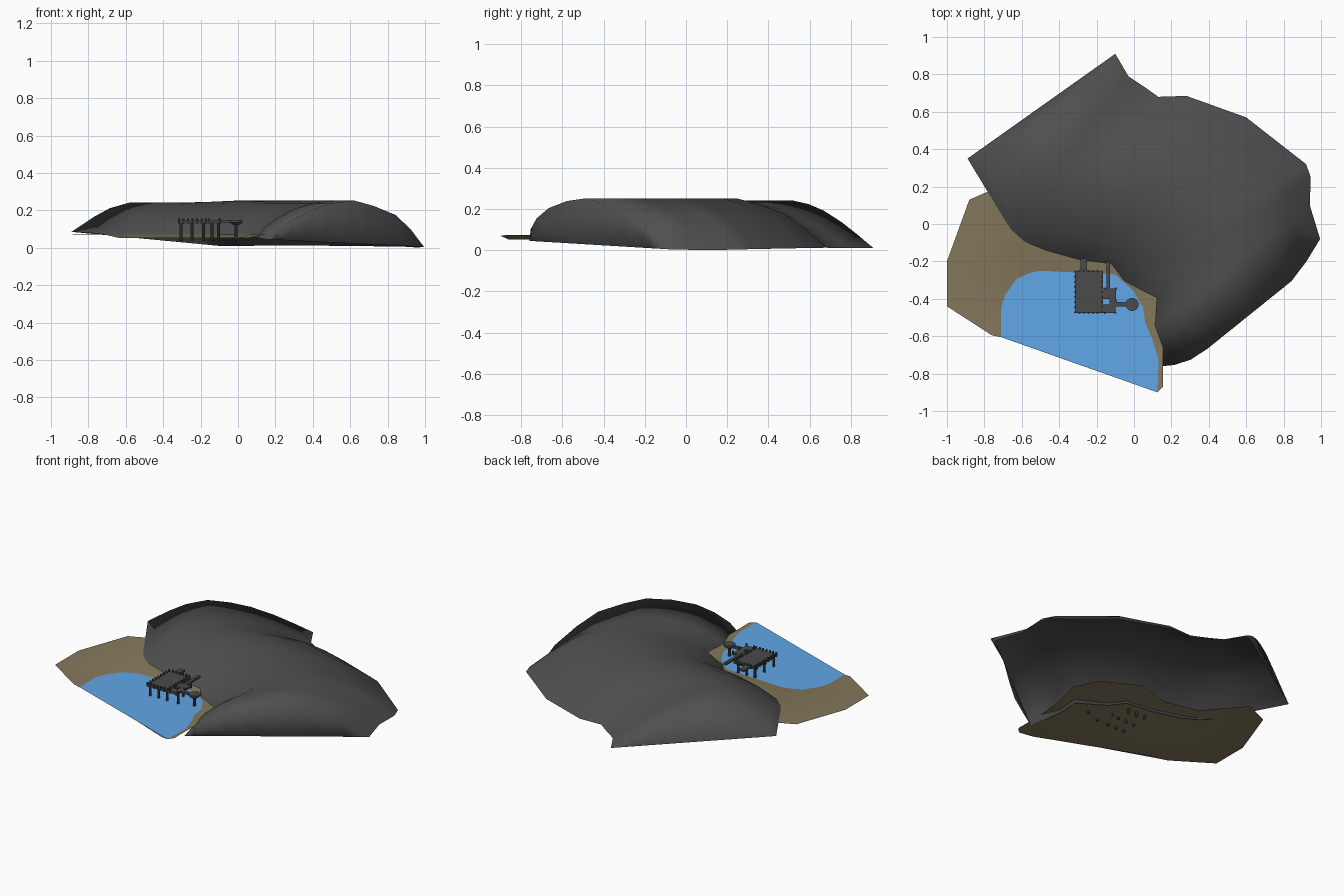
import bpy, bmesh, math
from mathutils import Vector

if "Cube" in bpy.data.objects:
    bpy.data.objects.remove(bpy.data.objects["Cube"])


def material(name, rgb):
    m = bpy.data.materials.new(name)
    m.diffuse_color = (*rgb, 1)
    m.use_nodes = True
    m.node_tree.nodes["Principled BSDF"].inputs["Base Color"].default_value = m.diffuse_color
    return m


ROCK = material("rock grey", (0.078, 0.078, 0.078))
SAND = material("sand brown", (0.235, 0.19, 0.105))
WATER = material("water blue", (0.12, 0.39, 0.80))
DOCK = material("dock grey", (0.07, 0.07, 0.07))


def finish(bm, name, mat, smooth=False, sheet=False):
    bmesh.ops.remove_doubles(bm, verts=bm.verts, dist=0.0005)
    bmesh.ops.recalc_face_normals(bm, faces=bm.faces)
    bm.normal_update()
    # open sheets must face upward
    if sheet and sum(f.normal.z * f.calc_area() for f in bm.faces) < 0:
        bmesh.ops.reverse_faces(bm, faces=bm.faces)
    for f in bm.faces:
        f.smooth = smooth
    me = bpy.data.meshes.new(name)
    bm.to_mesh(me)
    bm.free()
    ob = bpy.data.objects.new(name, me)
    me.materials.append(mat)
    bpy.context.collection.objects.link(ob)
    return ob


def skin(bm, rows):
    vs = [[bm.verts.new(p) for p in r] for r in rows]
    for a, b in zip(vs, vs[1:]):
        for i in range(len(a) - 1):
            bm.faces.new((a[i], a[i + 1], b[i + 1], b[i]))
    return vs


# Hill: arched sections lofted between the shore edge and the back edge
shore = [(-.89, .35, .085), (-.66, -.03, .07), (-.59, -.10, .065), (-.48, -.15, .06),
         (-.30, -.20, .06), (-.13, -.22, .06), (-.06, -.31, .06), (.11, -.405, .055),
         (.10, -.55, .055), (.15, -.76, .045)]
back = [(-.10, .91, .01), (-.03, .79, .01), (.06, .73, .01), (.13, .68, .012),
        (.28, .685, .012), (.60, .57, .01), (.92, .32, .005), (.945, .25, .003),
        (.94, .10, 0), (.995, -.08, .004)]
ts = [0, .05, .13, .23, .36, .5, .62, .76, .88, 1]
far_arch = [0, .2, .5, .78, .95, .86, .72, .48, .24, 0]
near_arch = [0, .28, .54, .78, .94, 1, .88, .68, .37, 0]
rows = []
for k, (a, b) in enumerate(zip(shore, back)):
    a, b = Vector(a), Vector(b)
    row = []
    mix = min(1, k / 4)
    for t, h0, h1 in zip(ts, far_arch, near_arch):
        h = h0 + (h1 - h0) * mix
        p = a.lerp(b, t)
        p.z += h * (0.252 - p.z)
        if k == 0:                      # far end leans in slightly
            p += Vector((.58, -.81, 0)) * .05 * h
        if k == len(shore) - 1:         # near end bulges out
            p += Vector((.62, -.78, 0)) * .08 * min(1, h * 1.6)
        row.append(p)
    rows.append(row)


def foot(a, b):
    return [Vector(a).lerp(Vector(b), t) for t in ts]


rows = [foot(shore[0], back[0])] + rows + [foot(shore[-1], back[-1])]
bm = bmesh.new()
skin(bm, rows)
finish(bm, "hill", ROCK, smooth=True, sheet=True)

# Water surface
pool = [(-.71, -.605), (-.71, -.45), (-.69, -.38), (-.63, -.295), (-.56, -.262), (-.50, -.25),
        (-.30, -.26), (-.10, -.27), (0, -.36), (.05, -.45), (.06, -.53), (.10, -.62),
        (.132, -.73), (.125, -.90)]
bm = bmesh.new()
bm.faces.new([bm.verts.new((x, y, .07)) for x, y in pool])
finish(bm, "water", WATER, sheet=True)

# Sand: beach running under the hill, dipping to a basin below the water
beach = [(-.76, -.595), (-1, -.44), (-1, -.20), (-.88, .13), (-.72, .20), (-.52, -.03),
         (-.30, -.08), (-.08, -.02), (.15, -.14), (.22, -.29), (.17, -.50), (.155, -.64),
         (.155, -.75), (.155, -.87)]


def basin(s, z):
    return [(-.28 + (x + .28) * s, (-.60 - .21 * x - .21 * .28) * (1 - s) + y * s, z) for x, y in pool]


rows = [[(x, y, .074) for x, y in beach], [(x, y, .0695) for x, y in pool], basin(.82, .052)]
bm = bmesh.new()
vs = skin(bm, rows)
bm.faces.new(vs[-1])
finish(bm, "sand", SAND, smooth=True, sheet=True)


# Dock helpers
def box(bm, x0, x1, y0, y1, z0, z1):
    for v in bmesh.ops.create_cube(bm, size=1)["verts"]:
        v.co = ((x0 + x1) / 2 + v.co.x * (x1 - x0), (y0 + y1) / 2 + v.co.y * (y1 - y0),
                (z0 + z1) / 2 + v.co.z * (z1 - z0))


def post(bm, x, y, z0, z1, r, n=8, r2=None):
    c = bmesh.ops.create_cone(bm, cap_ends=True, segments=n, radius1=r,
                              radius2=r2 or r, depth=z1 - z0)
    bmesh.ops.translate(bm, verts=c["verts"], vec=(x, y, (z0 + z1) / 2))


# Dock decks and walkways
decks = {"main_deck": (-.315, -.165, -.475, -.25), "side_deck": (-.165, -.10, -.475, -.43),
         "side_deck_rear": (-.165, -.095, -.40, -.345), "side_deck_edge": (-.13, -.095, -.43, -.40),
         "shore_stub": (-.285, -.25, -.25, -.185), "shore_walkway": (-.147, -.127, -.345, -.20),
         "bridge": (-.10, -.035, -.44, -.418)}
for name, b in decks.items():
    bm = bmesh.new()
    box(bm, *b, .132, .145)
    finish(bm, name, DOCK)

# Round platform, flared, on its own pile
bm = bmesh.new()
post(bm, -.01, -.43, .122, .136, .015, 16, .035)
post(bm, -.01, -.43, .136, .148, .035, 16)
finish(bm, "round_platform", DOCK)

# Piles
bm = bmesh.new()
for x in (-.305, -.245, -.185):
    for y in (-.46, -.365, -.27):
        post(bm, x, y, .035, .133, .008)
for x, y in ((-.105, -.46), (-.14, -.36), (-.01, -.43)):
    post(bm, x, y, .04, .133, .008)
finish(bm, "piles", DOCK)

# Low edge studs around the decks
studs = [(x, -.472 + i * .0272) for i in range(9) for x in (-.315, -.17)]
studs += [(-.315 + i * .024, y) for i in range(1, 6) for y in (-.475, -.25)]
studs += [(-.155, -.475), (-.10, -.475), (-.095, -.345), (-.155, -.345), (-.095, -.41)]
bm = bmesh.new()
for x, y in studs:
    post(bm, x, y, .13, .157, .006, 6)
finish(bm, "edge_studs", DOCK)
